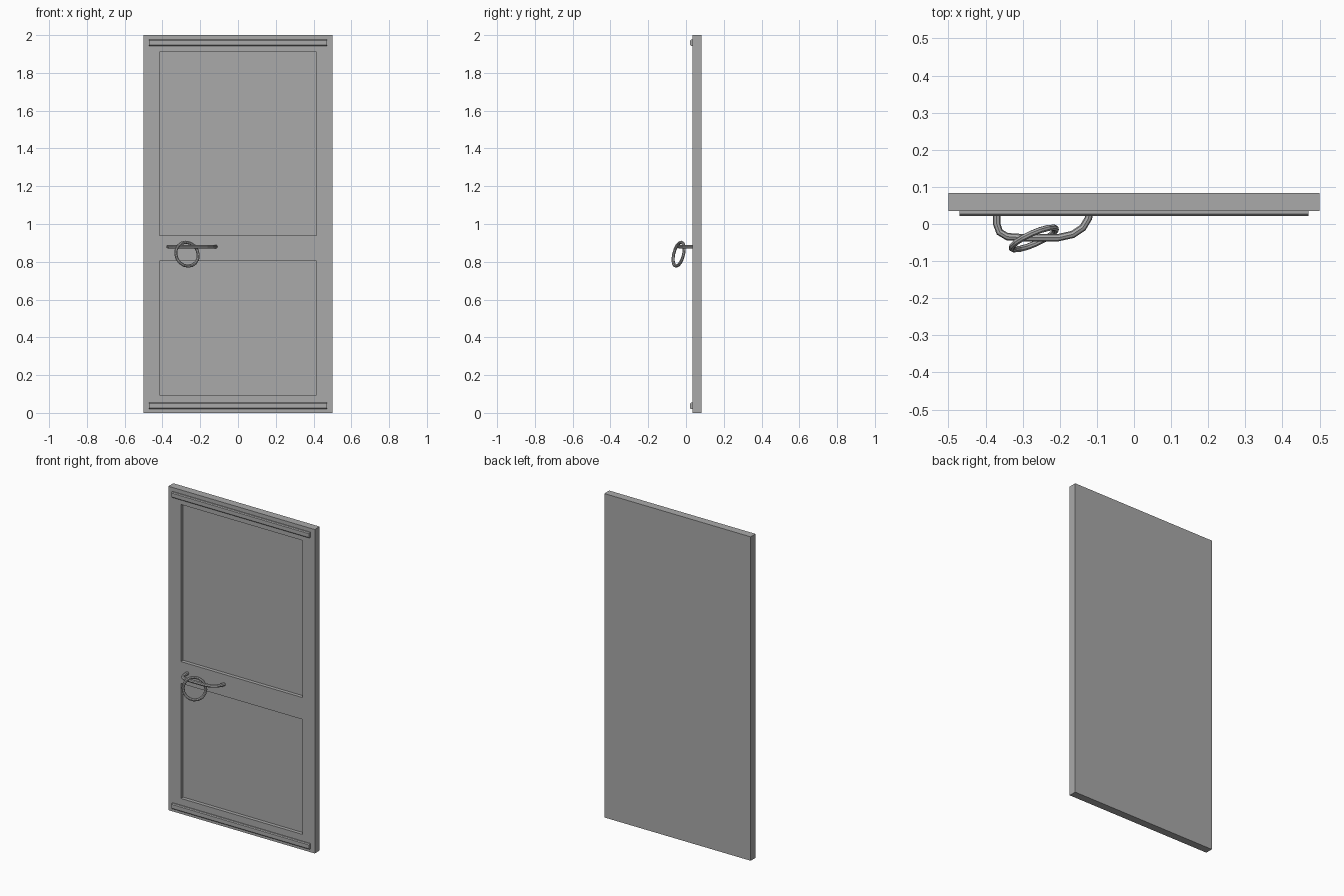
import bpy, bmesh, math
from mathutils import Matrix, Vector

cube = bpy.data.objects.get("Cube")
if cube:
    bpy.data.objects.remove(cube, do_unlink=True)

grey = bpy.data.materials.new("plain grey")
grey.use_nodes = True
grey.diffuse_color = (0.4, 0.4, 0.4, 1)
grey.node_tree.nodes["Principled BSDF"].inputs["Base Color"].default_value = grey.diffuse_color

FRONT, BACK, RECESS = 0.035, 0.083, 0.022


def add_object(name, bm):
    bmesh.ops.recalc_face_normals(bm, faces=bm.faces)
    mesh = bpy.data.meshes.new(name)
    bm.to_mesh(mesh)
    bm.free()
    mesh.materials.append(grey)
    obj = bpy.data.objects.new(name, mesh)
    bpy.context.collection.objects.link(obj)
    return obj


def box(low, high):
    low, high = Vector(low), Vector(high)
    bm = bmesh.new()
    bmesh.ops.create_cube(bm, size=1, matrix=Matrix.Translation((low + high) / 2)
                          @ Matrix.Diagonal((*(high - low), 1)))
    return bm


def tube(name, path, radius, up, sides=8, closed=False):
    """Sweep a polygon along a flat path; up is the normal of its plane."""
    bm = bmesh.new()
    rings, n = [], len(path)
    for i, p in enumerate(path):
        before = path[i - 1] if closed or i else p
        after = path[(i + 1) % n] if closed or i < n - 1 else p
        side = (after - before).normalized().cross(up)
        angles = [math.tau * k / sides for k in range(sides)]
        rings.append([bm.verts.new(p + radius * (math.cos(a) * side + math.sin(a) * up))
                      for a in angles])
    for i in range(n if closed else n - 1):
        a, b = rings[i], rings[(i + 1) % n]
        for k in range(sides):
            j = (k + 1) % sides
            bm.faces.new((a[k], a[j], b[j], b[k]))
    if not closed:
        bm.faces.new(rings[0])
        bm.faces.new(rings[-1])
    return add_object(name, bm)


# Door slab with two sunken panels
panels = [(0.095, 0.805), (0.94, 1.91)]
half = 0.415
bm = box((-0.5, FRONT, 0), (0.5, BACK, 2))
cuts = [((x, 0, 0), (1, 0, 0)) for x in (-half, half)]
cuts += [((0, 0, z), (0, 0, 1)) for pair in panels for z in pair]
for co, no in cuts:
    bmesh.ops.bisect_plane(bm, geom=bm.verts[:] + bm.edges[:] + bm.faces[:],
                           plane_co=co, plane_no=no)
bm.normal_update()


def is_panel(face):
    c = face.calc_center_median()
    return (face.normal.y < -0.9 and abs(c.x) < half
            and any(a < c.z < b for a, b in panels))


for face in [f for f in bm.faces if is_panel(f)]:
    new = bmesh.ops.extrude_discrete_faces(bm, faces=[face])["faces"]
    bmesh.ops.translate(bm, verts=new[0].verts, vec=(0, RECESS, 0))
bmesh.ops.dissolve_limit(bm, angle_limit=0.01, verts=bm.verts, edges=bm.edges)
add_object("door_slab", bm)

# Chamfered bars near the top and bottom edges
for name, low, high in (("top_bar", 1.942, 1.976), ("bottom_bar", 0.02, 0.054)):
    bm = box((-0.47, 0.022, low), (0.47, FRONT + 0.002, high))
    edges = [e for e in bm.edges if all(v.co.y < 0.03 for v in e.verts)
             and abs(e.verts[0].co.x - e.verts[1].co.x) > 0.1]
    bmesh.ops.bevel(bm, geom=edges, offset=0.005, segments=1, affect='EDGES')
    add_object(name, bm)

# Bent handle
bend = [(-0.37, 0.038), (-0.37, 0), (-0.362, -0.022), (-0.342, -0.034), (-0.3, -0.037),
        (-0.205, -0.037), (-0.165, -0.028), (-0.138, -0.01), (-0.123, 0.015), (-0.118, 0.038)]
tube("handle", [Vector((x, y, 0.88)) for x, y in bend], 0.01, Vector((0, 0, 1)))

# Ring hanging from the handle, turned and tilted outward at the bottom
turn = Matrix.Rotation(math.radians(24), 3, 'Z') @ Matrix.Rotation(math.radians(-13), 3, 'X')
centre = Vector((-0.27, -0.039, 0.84))
steps = 16
loop = [centre + turn @ Vector((0.065 * math.cos(math.tau * i / steps), 0,
                                0.065 * math.sin(math.tau * i / steps)))
        for i in range(steps)]
tube("ring", loop, 0.0085, turn @ Vector((0, 1, 0)), closed=True)
